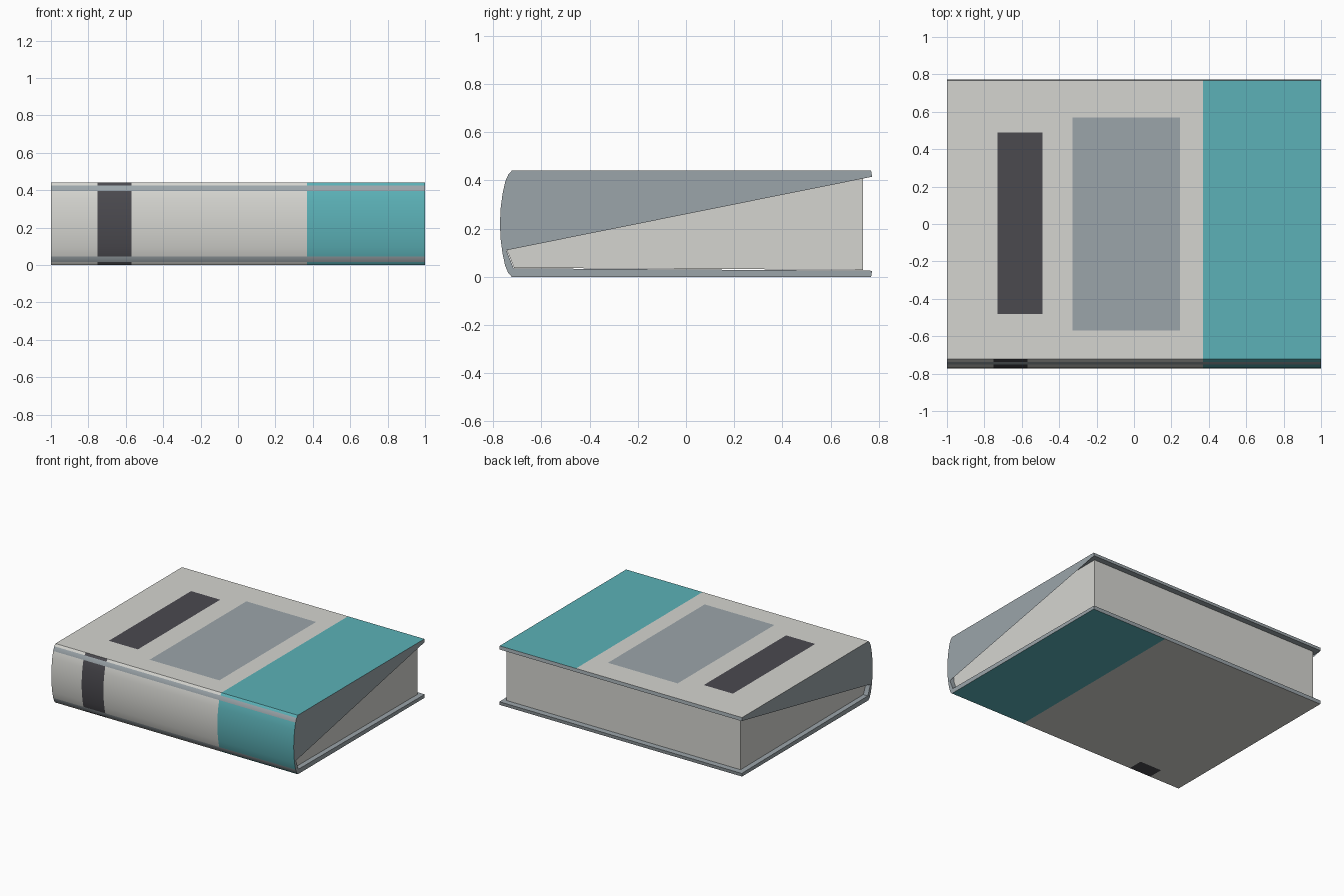
import bpy, bmesh, math

if "Cube" in bpy.data.objects:
    bpy.data.objects.remove(bpy.data.objects["Cube"])


def material(name, rgb):
    m = bpy.data.materials.new(name)
    m.diffuse_color = (*[(c / 255) ** 2.2 for c in rgb], 1)
    m.use_nodes = True
    m.node_tree.nodes["Principled BSDF"].inputs["Base Color"].default_value = m.diffuse_color
    return m


LIGHT = material("light_grey", (212, 212, 207))
TEAL = material("teal", (92, 176, 182))
DARK = material("charcoal", (76, 75, 80))
GREY = material("slate_grey", (154, 163, 168))
MATS = [LIGHT, TEAL, DARK, GREY]

H = 0.44          # book thickness
END = 1.0         # half length of the cover


def mirrored(points):
    """Complete a profile with its lower half."""
    return points + [(y, H - z) for y, z in reversed(points) if abs(z - H / 2) > 1e-4]


def make_object(name, bm, mats, smooth=False):
    mesh = bpy.data.meshes.new(name)
    bm.to_mesh(mesh)
    bm.free()
    for m in mats:
        mesh.materials.append(m)
    ob = bpy.data.objects.new(name, mesh)
    bpy.context.collection.objects.link(ob)
    if smooth:
        bpy.ops.object.select_all(action='DESELECT')
        ob.select_set(True)
        bpy.context.view_layer.objects.active = ob
        bpy.ops.object.shade_smooth_by_angle(angle=math.radians(40))
    return ob


def sweep(profile, stations):
    """Extrude a closed (y, z) profile along x through the given stations."""
    bm = bmesh.new()
    rings = [[bm.verts.new((x, y, z)) for y, z in profile] for x in stations]
    n = len(profile)
    for a, b in zip(rings, rings[1:]):
        for i in range(n):
            j = (i + 1) % n
            bm.faces.new((a[i], a[j], b[j], b[i]))
    bm.faces.new(rings[0])
    bm.faces.new(rings[-1][::-1])
    bmesh.ops.recalc_face_normals(bm, faces=bm.faces)
    return bm


# Cover: outer shell with rounded spine, then the inner lining
outer = mirrored([(.768, H), (.57, H), (.49, H), (-.48, H), (-.57, H), (-.61, H),
                  (-.723, H), (-.737, .425), (-.75, .395), (-.761, .345),
                  (-.769, .285), (-.772, .22)])
inner = mirrored([(.772, .415), (-.715, .405), (-.745, .33)])
stations = [-END, -.75, -.73, -.57, -.49, -.33, .245, .37, END]
cover = sweep(outer + inner[::-1], stations)


def cover_colour(face):
    c, nrm = face.calc_center_median(), face.normal
    lining = .02 < c.z < H - .02 and c.y > -.749
    if abs(nrm.x) > .9 or nrm.y > .5 or lining:
        return 3
    if nrm.z < -.9 and c.z > H / 2 or nrm.z > .9 and c.z < H / 2:
        return 3
    if c.x > .37:
        return 1
    # band around the spine
    if -.75 < c.x < -.57 and (c.y < -.724 or (c.z < .01 and c.y < -.61)):
        return 2
    # printed panels on the front board
    if c.z > H - .005:
        if -.73 < c.x < -.49 and -.48 < c.y < .49:
            return 2
        if -.33 < c.x < .245 and -.57 < c.y < .57:
            return 3
    return 0


for f in cover.faces:
    f.material_index = cover_colour(f)
make_object("cover", cover, MATS, smooth=True)

# Page block filling the cover, set back from its ends
pages = sweep(mirrored([(.735, .411), (-.713, .403), (-.743, .33)]), [-.965, .965])
make_object("pages", pages, [LIGHT])

# Wedge-shaped flap closing the upper part of each end
for side, x in (("left", -END), ("right", END)):
    bm = bmesh.new()
    pts = inner[:4]
    if x > 0:
        pts = pts[::1]
    else:
        pts = pts[::-1]
    bm.faces.new([bm.verts.new((x, y, z)) for y, z in pts])
    make_object(side + "_end_flap", bm, [GREY])
